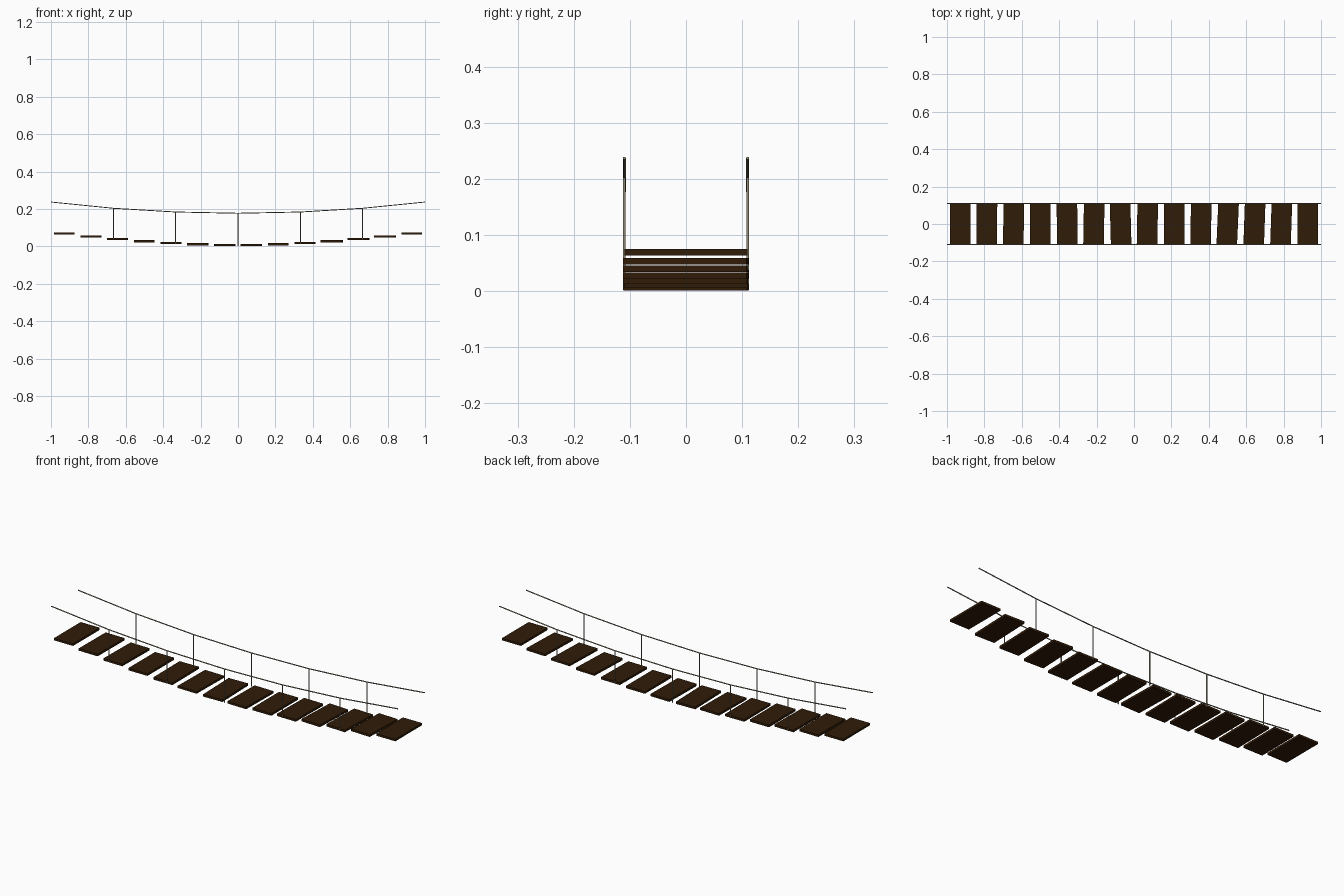
import bpy
import math
from mathutils import Vector

cube = bpy.data.objects.get("Cube")
if cube:
    bpy.data.objects.remove(cube)


def material(name, rgb):
    m = bpy.data.materials.new(name)
    m.use_nodes = True
    m.diffuse_color = (*rgb, 1)
    m.node_tree.nodes["Principled BSDF"].inputs["Base Color"].default_value = (*rgb, 1)
    return m


wood = material("dark_wood", (0.03, 0.0115, 0.0025))
rope = material("rope_olive_grey", (0.29, 0.26, 0.18))

HALF_WIDTH = 0.11
ROPE_RADIUS = 0.0027


def deck_z(x):
    return 0.006 + 0.063 * (abs(x) / 0.93) ** 1.73


def rail_z(x):
    return 0.177 + 0.06 * x * x


def rope_line(name, points):
    curve = bpy.data.curves.new(name, "CURVE")
    curve.dimensions = "3D"
    curve.bevel_depth = ROPE_RADIUS
    curve.bevel_resolution = 1
    curve.use_fill_caps = True
    spline = curve.splines.new("POLY")
    spline.points.add(len(points) - 1)
    for p, co in zip(spline.points, points):
        p.co = (*co, 1)
    curve.materials.append(rope)
    obj = bpy.data.objects.new(name, curve)
    bpy.context.collection.objects.link(obj)


# Planks along the sagging deck, a few slightly askew
tilt = [0, -0.5, -1, 0, 0.5, -1, 1.5, -1, 0, -1, -2.5, -2, -2, 0]
for i, angle in enumerate(tilt):
    x = -0.93 + i * 1.86 / 13
    bpy.ops.mesh.primitive_cube_add(size=1, location=(x, 0, deck_z(x)),
                                    rotation=(0, 0, math.radians(angle)))
    plank = bpy.context.object
    plank.name = f"plank_{i + 1}"
    plank.scale = (0.11, 2 * HALF_WIDTH, 0.0115)
    plank.data.materials.append(wood)

# Hand ropes in six straight spans, with hangers at the joints
for side, y in (("right", -HALF_WIDTH), ("left", HALF_WIDTH)):
    joints = [i / 3 for i in range(-3, 4)]
    rope_line(f"hand_rope_{side}", [Vector((x, y, rail_z(x))) for x in joints])
    for n, x in enumerate(joints[1:-1]):
        rope_line(f"hanger_{side}_{n + 1}",
                  [Vector((x, y, max(deck_z(x) - 0.004, 0.002))), Vector((x, y, rail_z(x)))])
